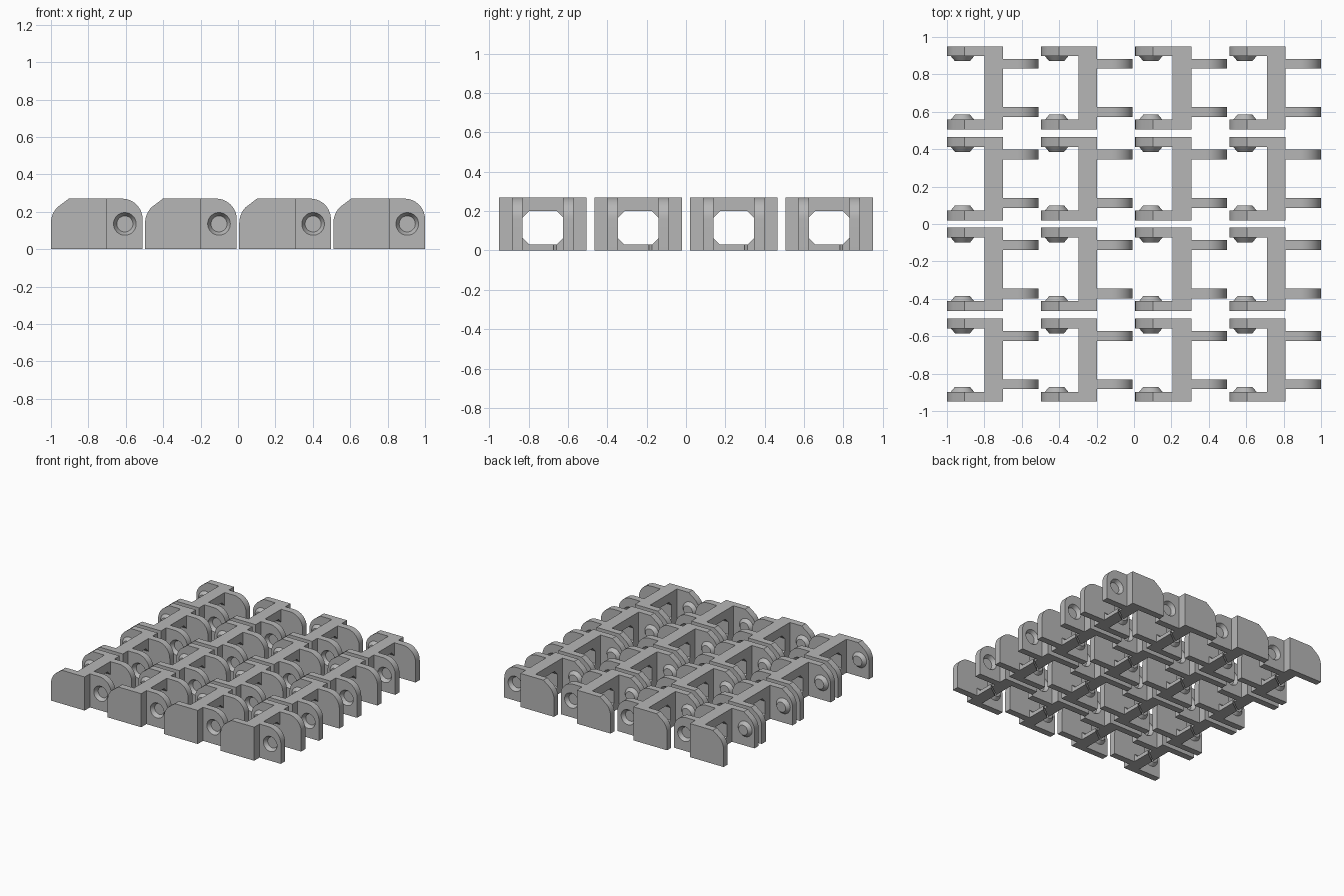
import bpy, bmesh, math
from mathutils import Matrix

if "Cube" in bpy.data.objects:
    bpy.data.objects.remove(bpy.data.objects["Cube"])

LENGTH, HALF_W, HEIGHT = 0.49, 0.2225, 0.27
PITCH_X, PITCH_Y = 0.5033, 0.485
PIVOT_Z = 0.135

grey = bpy.data.materials.new("light grey")
grey.diffuse_color = (0.47, 0.47, 0.47, 1)
grey.use_nodes = True
grey.node_tree.nodes["Principled BSDF"].inputs["Base Color"].default_value = grey.diffuse_color


def add_object(name, bm):
    bmesh.ops.recalc_face_normals(bm, faces=bm.faces)
    mesh = bpy.data.meshes.new(name)
    bm.to_mesh(mesh)
    bm.free()
    mesh.materials.append(grey)
    obj = bpy.data.objects.new(name, mesh)
    bpy.context.collection.objects.link(obj)
    # origin sits at the centre of the first link in the grid
    obj.location = (-1, -1.5 * PITCH_Y, 0)
    return obj


def loft(name, start, end):
    """Solid between two matching outlines."""
    bm = bmesh.new()
    a = [bm.verts.new(p) for p in start]
    b = [bm.verts.new(p) for p in end]
    bm.faces.new(a)
    bm.faces.new(b)
    n = len(a)
    for i in range(n):
        j = (i + 1) % n
        bm.faces.new((a[i], a[j], b[j], b[i]))
    return add_object(name, bm)


def slab(name, outline, y0, y1):
    """Side profile (x, z) extruded along y."""
    return loft(name, [(x, y0, z) for x, z in outline], [(x, y1, z) for x, z in outline])


def cone(name, x, y0, y1, r0, r1):
    """Tapered round plug running along y."""
    bm = bmesh.new()
    m = Matrix.Translation((x, (y0 + y1) / 2, PIVOT_Z)) @ Matrix.Rotation(-math.pi / 2, 4, 'X')
    bmesh.ops.create_cone(bm, cap_ends=True, segments=32, radius1=r0, radius2=r1,
                          depth=y1 - y0, matrix=m)
    return add_object(name, bm)


def arc(cx, cz, r, a0, a1, steps):
    return [(cx + r * math.cos(math.radians(a0 + (a1 - a0) * i / steps)),
             cz + r * math.sin(math.radians(a0 + (a1 - a0) * i / steps)))
            for i in range(steps + 1)]


# Cross frame: octagonal tunnel with a slanted slit in the thin lower bar
def frame_outline(x, slit):
    w, c, top, low = 0.105, 0.035, 0.20, 0.03
    pts = [(slit + 0.014, 0), (HALF_W, 0), (HALF_W, HEIGHT), (-HALF_W, HEIGHT), (-HALF_W, 0),
           (slit, 0), (slit, low), (-w + c, low), (-w, low + c), (-w, top - c), (-w + c, top),
           (w - c, top), (w, top - c), (w, low + c), (w - c, low), (slit + 0.014, low)]
    return [(x, y, z) for y, z in pts]


frame = loft("cross_frame", frame_outline(0.20, -0.02), frame_outline(0.30, 0.055))

# Outer side plate with a bevelled, slightly rounded nose
plate_profile = [(0.2, 0), (0.2, HEIGHT), (0.095, HEIGHT)] + \
    arc(0.12, 0.14, 0.12, 135, 180, 6) + [(0, 0)]
plate = slab("side_plate", plate_profile, 0.17, HALF_W)

# Tapered stud on the inner face of the plate
stud = cone("pivot_stud", 0.083, 0.143, 0.172, 0.04, 0.064)

# Rear arm with a rounded upper corner and a blind tapered socket
arm_profile = [(0.30, 0), (LENGTH, 0)] + \
    arc(LENGTH - 0.11, HEIGHT - 0.11, 0.11, 0, 90, 14) + [(0.30, HEIGHT)]
arm = slab("rear_arm", arm_profile, 0.103, 0.156)
cutter = cone("socket_cutter", 0.395, 0.126, 0.160, 0.043, 0.063)
cutter.hide_render = True
cut = arm.modifiers.new("socket", 'BOOLEAN')
cut.operation = 'DIFFERENCE'
cut.solver = 'EXACT'
cut.object = cutter
bpy.context.view_layer.update()
graph = bpy.context.evaluated_depsgraph_get()
cut_mesh = bpy.data.meshes.new_from_object(arm.evaluated_get(graph))
arm.modifiers.clear()
arm.data = cut_mesh
bpy.data.objects.remove(cutter)

# Mirror the paired parts and repeat every part over the four by four sheet
for obj in (frame, plate, stud, arm):
    bpy.ops.object.select_all(action='DESELECT')
    obj.select_set(True)
    bpy.context.view_layer.objects.active = obj
    if obj is not frame:
        bpy.ops.object.shade_smooth_by_angle(angle=math.radians(30))
        mirror = obj.modifiers.new("both sides", 'MIRROR')
        mirror.use_axis = (False, True, False)
        mirror.use_mirror_merge = False
    for label, step in (("columns", (PITCH_X, 0, 0)), ("rows", (0, PITCH_Y, 0))):
        array = obj.modifiers.new(label, 'ARRAY')
        array.count = 4
        array.use_relative_offset = False
        array.use_constant_offset = True
        array.constant_offset_displace = step
